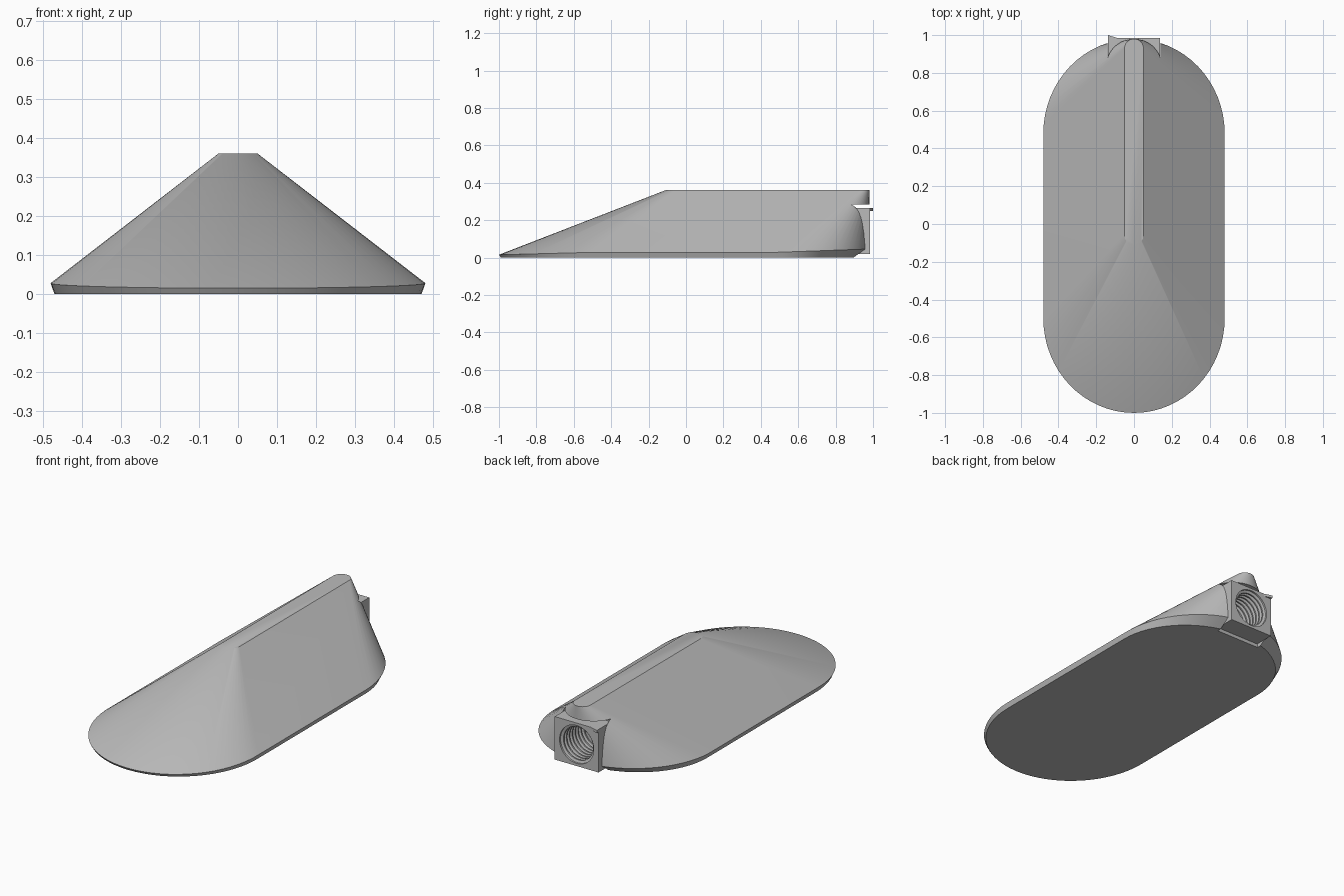
import bpy, bmesh, math

cube = bpy.data.objects.get("Cube")
if cube:
    bpy.data.objects.remove(cube, do_unlink=True)

grey = bpy.data.materials.new("plain_grey")
grey.use_nodes = True
grey.diffuse_color = (0.5, 0.5, 0.5, 1)
grey.node_tree.nodes["Principled BSDF"].inputs["Base Color"].default_value = (0.5, 0.5, 0.5, 1)


def make_object(name, bm):
    bmesh.ops.recalc_face_normals(bm, faces=bm.faces)
    mesh = bpy.data.meshes.new(name)
    bm.to_mesh(mesh)
    bm.free()
    obj = bpy.data.objects.new(name, mesh)
    bpy.context.collection.objects.link(obj)
    mesh.materials.append(grey)
    return obj


def loft(bm, loops):
    rings = [[bm.verts.new(p) for p in loop] for loop in loops]
    for a, b in zip(rings, rings[1:]):
        for i in range(len(a)):
            j = (i + 1) % len(a)
            bm.faces.new((a[i], a[j], b[j], b[i]))
    bm.faces.new(rings[0][::-1])
    bm.faces.new(rings[-1])


def box(name, x, y, z):
    bm = bmesh.new()
    loft(bm, [[(-x, y[0], h), (x, y[0], h), (x, y[1], h), (-x, y[1], h)] for h in z])
    return make_object(name, bm)


def stadium(half_width, front, back, height):
    """Long rounded outline; front and back are (arc centre y, arc depth)."""
    points = []
    steps = 32
    for centre, depth, start in ((back[0], back[1], 0), (front[0], front[1], math.pi)):
        for i in range(steps + 1):
            a = start + math.pi * i / steps
            points.append((half_width * math.cos(a), centre + depth * math.sin(a), height(math.sin(a))))
    return points


def cut(obj, cutter):
    mod = obj.modifiers.new("cut", "BOOLEAN")
    mod.operation = "DIFFERENCE"
    mod.solver = "EXACT"
    mod.object = cutter
    bpy.context.view_layer.objects.active = obj
    bpy.ops.object.modifier_apply(modifier=mod.name)


def smooth(obj):
    bpy.ops.object.select_all(action="DESELECT")
    obj.select_set(True)
    bpy.context.view_layer.objects.active = obj
    bpy.ops.object.shade_smooth_by_angle(angle=math.radians(25))


# Wedge body: flat base, flared rim rising to the back, narrow top ridge
bm = bmesh.new()
loft(bm, [
    stadium(0.47, (-0.5, 0.49), (0.48, 0.435), lambda s: 0),
    stadium(0.48, (-0.5, 0.5), (0.48, 0.5), lambda s: 0.028 + (0.018 if s > 0 else 0.013) * s),
    stadium(0.05, (-0.06, 0.05), (0.93, 0.05), lambda s: 0.36),
])
body = make_object("wedge_body", bm)

# Square socket block set in a pocket at the back
block = box("socket_block", 0.138, (0.87, 0.985), (0.02, 0.265))
pocket = box("pocket_cutter", 0.14, (0.87, 1.1), (-0.1, 0.285))

# Ridged bore, turned about the y axis
profile = [(1.05, 0.108), (0.975, 0.108)]
for i in range(8):
    y = 0.97 - 0.026 * i
    profile += [(y, 0.094), (y - 0.008, 0.094), (y - 0.014, 0.108), (y - 0.02, 0.108)]
bm = bmesh.new()
loft(bm, [[(r * math.cos(2 * math.pi * i / 48), y, 0.143 + r * math.sin(2 * math.pi * i / 48))
           for i in range(48)] for y, r in profile])
bore = make_object("bore_cutter", bm)

cut(body, pocket)
cut(body, bore)
cut(block, bore)
for cutter in (pocket, bore):
    bpy.data.objects.remove(cutter, do_unlink=True)

# Thin pointed burr on the block's right rear edge
bm = bmesh.new()
loft(bm, [[(-0.138, 0.98, z), (-0.085, 0.984, z), (-0.138, 1.0, z)] for z in (0.25, 0.265)])
burr = make_object("socket_corner", bm)

for part in (body, block, burr):
    smooth(part)
